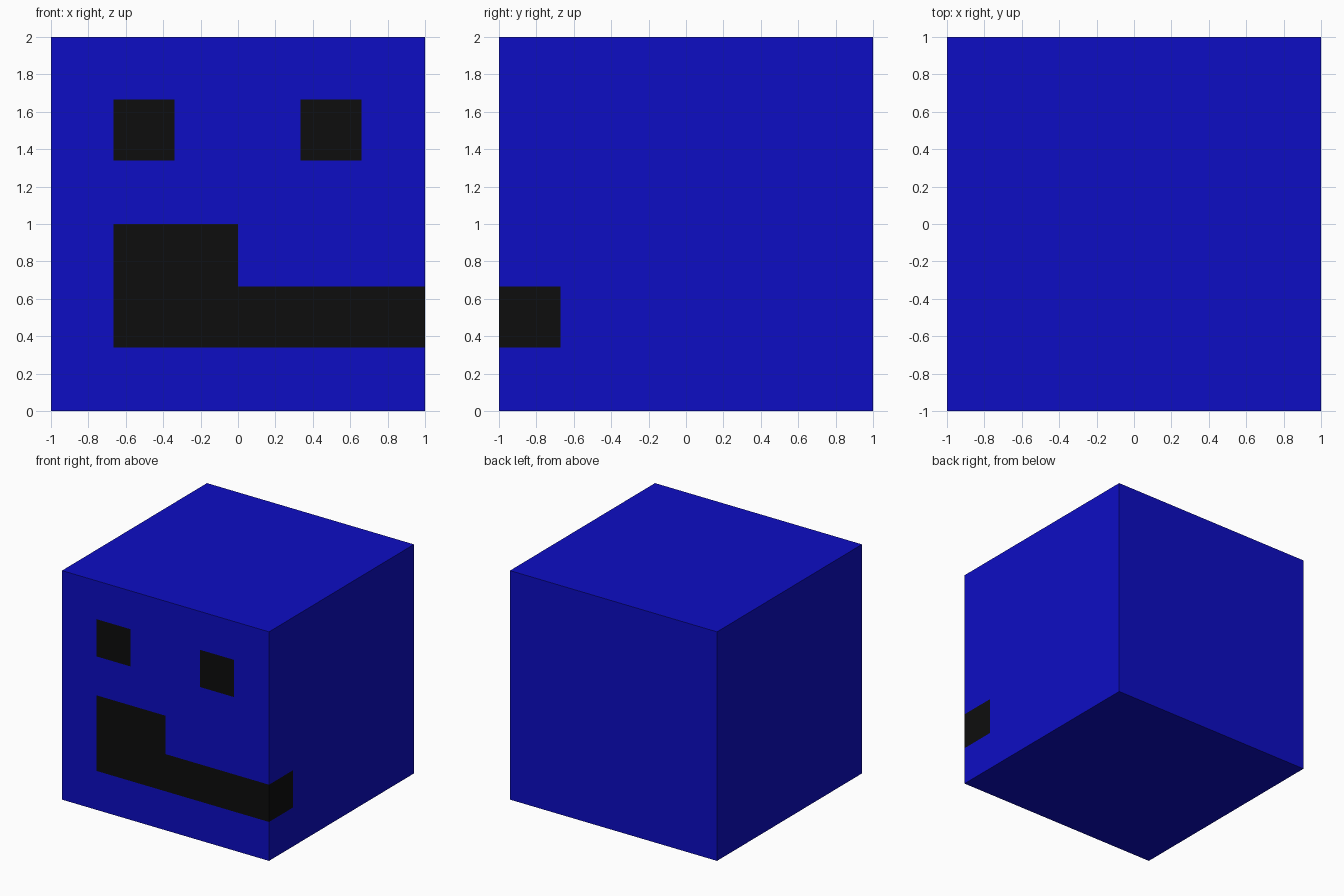
import bpy, bmesh
from mathutils import Vector

if "Cube" in bpy.data.objects:
    bpy.data.objects.remove(bpy.data.objects["Cube"])


def material(name, rgb):
    m = bpy.data.materials.new(name)
    m.diffuse_color = (*rgb, 1.0)
    m.use_nodes = True
    m.node_tree.nodes["Principled BSDF"].inputs["Base Color"].default_value = m.diffuse_color
    return m


# Painted areas as (x0, x1, z0, z1) on the front face
EYES = [(-0.665, -0.34, 1.34, 1.665), (0.335, 0.66, 1.34, 1.665)]
MOUTH = [(-0.665, 0.0, 0.34, 1.0), (0.0, 1.0, 0.34, 0.665)]
SIDE_Y = -0.67  # how far the mouth wraps round the right side

# Cube body, standing on the ground
bm = bmesh.new()
bmesh.ops.create_cube(bm, size=2.0)
bmesh.ops.translate(bm, verts=bm.verts, vec=(0, 0, 1))


def cut(faces, axis, value):
    """Split the given faces along a plane across one axis."""
    no = Vector((0, 0, 0))
    no[axis] = 1
    geom = set(faces)
    for f in faces:
        geom.update(f.edges, f.verts)
    bmesh.ops.bisect_plane(bm, geom=list(geom), plane_co=no * value, plane_no=no, dist=1e-5)


def front():
    return [f for f in bm.faces if f.normal.y < -0.9]


def right():
    return [f for f in bm.faces if f.normal.x > 0.9]


# Cut the outlines of the eyes and mouth into the front and right faces
bm.normal_update()
rects = EYES + MOUTH
for x in sorted({v for r in rects for v in r[:2] if abs(v) < 1}):
    cut(front(), 0, x)
for z in sorted({v for r in rects for v in r[2:]}):
    cut(front() + right(), 2, z)
cut(right(), 1, SIDE_Y)
bm.normal_update()

# Colour by position
for f in bm.faces:
    c = f.calc_center_median()
    on_front = f.normal.y < -0.9 and any(
        x0 < c.x < x1 and z0 < c.z < z1 for x0, x1, z0, z1 in rects)
    on_side = f.normal.x > 0.9 and c.y < SIDE_Y and MOUTH[1][2] < c.z < MOUTH[1][3]
    f.material_index = 1 if on_front or on_side else 0

mesh = bpy.data.meshes.new("cube_head")
bm.to_mesh(mesh)
bm.free()
mesh.materials.append(material("blue", (0.004, 0.004, 0.55)))
mesh.materials.append(material("black", (0.004, 0.004, 0.004)))
bpy.context.collection.objects.link(bpy.data.objects.new("cube_head", mesh))
